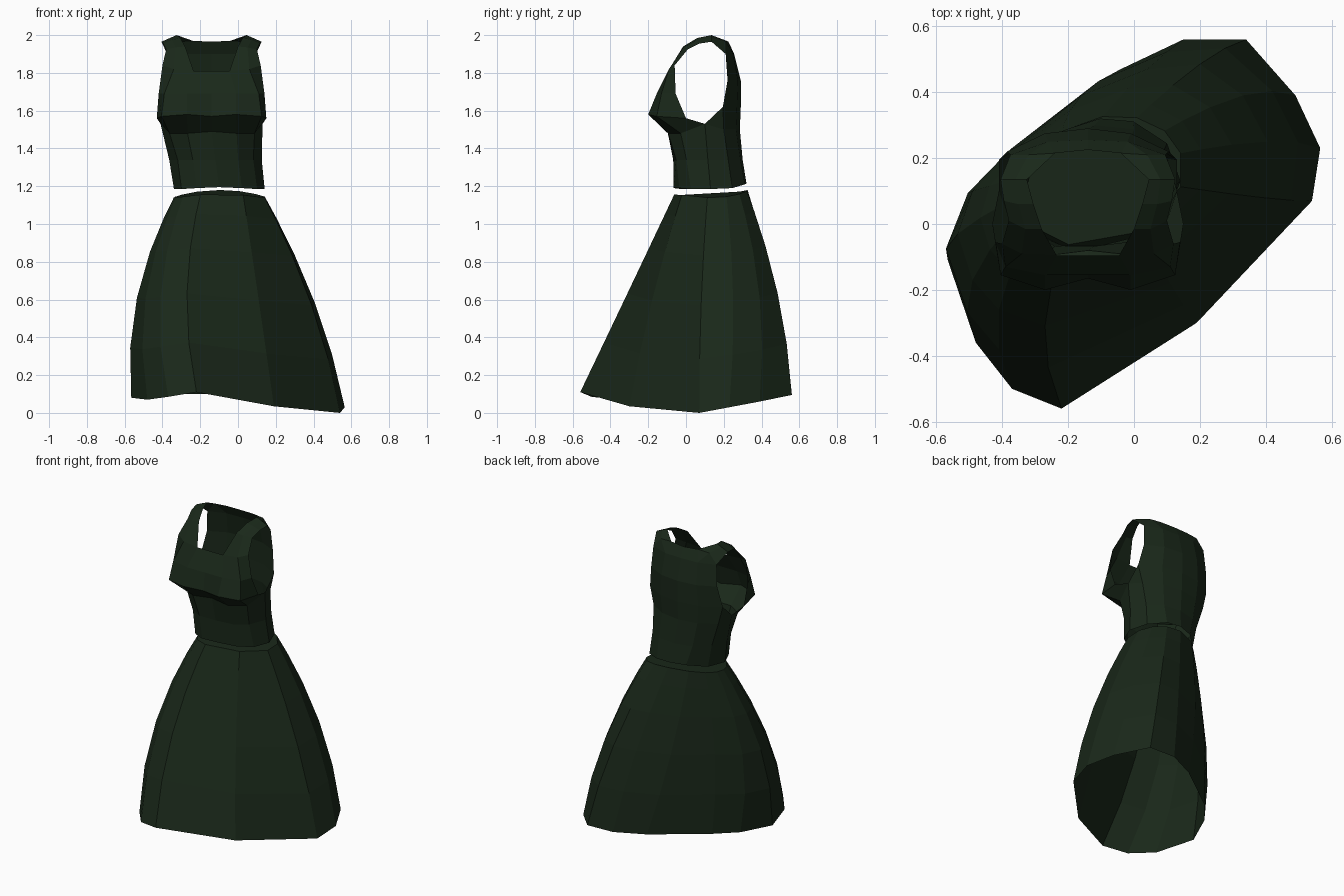
import bpy, bmesh
from math import sin, cos, radians

green = bpy.data.materials.new("dark_green_cloth")
green.diffuse_color = (0.010, 0.021, 0.010, 1)


def add_strip(bm, rows, closed=False):
    """Skin a grid of points; repeated points collapse quads to triangles."""
    n = len(rows[0])
    for lo, hi in zip(rows, rows[1:]):
        for i in range(n if closed else n - 1):
            j = (i + 1) % n
            pts = list(dict.fromkeys([lo[i], lo[j], hi[j], hi[i]]))
            if len(pts) > 2:
                bm.faces.new([bm.verts.new(p) for p in pts])


def finish(bm, name):
    bmesh.ops.remove_doubles(bm, verts=bm.verts, dist=0.0005)
    bmesh.ops.recalc_face_normals(bm, faces=bm.faces)
    mesh = bpy.data.meshes.new(name)
    bm.to_mesh(mesh)
    bm.free()
    mesh.materials.append(green)
    obj = bpy.data.objects.new(name, mesh)
    bpy.context.collection.objects.link(obj)
    return obj


# Skirt: each pleat line = waist angle, mid-height xy, hem xyz
pleats = [
    (245, (-.27, -.31), (-.22, -.56, .11)),
    (300, (.11, -.18), (.19, -.30, .035)),
    (345, (.39, .08), (.54, .07, 0)),
    (15, (.405, .25), (.565, .23, .03)),
    (40, (.33, .39), (.49, .39, .06)),
    (65, (.20, .485), (.34, .56, .095)),
    (90, (.04, .47), (.15, .56, .10)),
    (120, (-.16, .39), (-.04, .47, .10)),
    (145, (-.37, .22), (-.36, .235, .10)),
    (165, (-.49, .10), (-.475, .10, .09)),
    (182, (-.535, -.03), (-.565, -.11, .08)),
    (198, (-.49, -.17), (-.48, -.36, .07)),
    (217, (-.41, -.26), (-.37, -.50, .085)),
]


def pleat_point(pleat, t):
    deg, mid, hem = pleat
    c, s = cos(radians(deg)), sin(radians(deg))
    waist = (-.095 + .245 * c, .13 + .196 * s + .035 * c,
             1.14 + .03 * s * s + .01 * s)
    xy = [(1 - t) * (1 - 2 * t) * w + 4 * t * (1 - t) * m + t * (2 * t - 1) * h
          for w, m, h in zip(waist, mid, hem)]
    return (xy[0], xy[1], waist[2] + t * (hem[2] - waist[2]))


bm = bmesh.new()
rings = [[pleat_point(p, t) for p in pleats] for t in (0, .1, .27, .5, .75, 1)]
add_strip(bm, rings, closed=True)
bm.faces.new([bm.verts.new(p) for p in rings[0]])      # closed waist
finish(bm, "skirt")

# Bodice half: rows run from front centre round the side to back centre
waist = [
    [(0, -.065, 1.195), (.12, -.05, 1.19), (.2, 0, 1.185), (.24, .1, 1.185),
     (.2, .22, 1.19), (.1, .3, 1.21), (0, .32, 1.215)],
    [(0, -.067, 1.34), (.12, -.06, 1.34), (.2, -.01, 1.34), (.245, .1, 1.34),
     (.21, .21, 1.34), (.12, .28, 1.34), (0, .3, 1.34)],
    [(0, -.08, 1.49), (.13, -.095, 1.48), (.225, -.03, 1.48), (.27, .1, 1.53),
     (.24, .2, 1.5), (.13, .265, 1.5), (0, .285, 1.5)],
]
# Bust and front strap, from centre to armhole edge
front = [
    waist[2][:4],
    [(0, -.165, 1.57), (.13, -.2, 1.58), (.265, -.155, 1.57), (.29, 0, 1.56)],
    [(0, -.155, 1.69), (.13, -.155, 1.69), (.25, -.13, 1.69), (.28, -.055, 1.69)],
    [(0, -.095, 1.81), (.095, -.095, 1.81), (.2, -.09, 1.82), (.26, -.06, 1.84)],
]
# Back panel, from armhole edge to centre
back = [
    waist[2][3:],
    [(.27, .195, 1.62), (.27, .195, 1.62), (.14, .27, 1.62), (0, .29, 1.62)],
    [(.245, .22, 1.76), (.245, .22, 1.76), (.13, .275, 1.76), (0, .29, 1.76)],
    [(.235, .21, 1.9), (.235, .21, 1.9), (.12, .25, 1.9), (0, .255, 1.9)],
]
# Shoulder strap over the top, from inner to outer edge
strap = [
    [(.095, -.095, 1.81), (.2, -.09, 1.82), (.26, -.06, 1.84)],
    [(.14, -.015, 1.94), (.19, -.015, 1.935), (.24, .01, 1.925)],
    [(.165, .06, 1.985), (.21, .06, 1.975), (.255, .07, 1.955)],
    [(.185, .135, 2.0), (.22, .135, 1.985), (.265, .135, 1.965)],
    [(.1, .215, 1.97), (.18, .21, 1.965), (.235, .21, 1.9)],
]
# Back neckline joins the straps to the back panel
neck = [
    [(.235, .21, 1.9), (.12, .25, 1.9), (.12, .25, 1.9), (0, .255, 1.9)],
    [(.235, .21, 1.9), (.18, .21, 1.965), (.1, .215, 1.97), (0, .225, 1.965)],
]


def place(p, side):
    """Mirror about the body line, which leans and twists below the bust."""
    drop = max(0, 1.5 - p[2])
    return (-.14 + .13 * drop + side * p[0], p[1] + side * p[0] * .4 * drop, p[2])


bm = bmesh.new()
for side in (1, -1):
    for part in (waist, front, back, strap, neck):
        add_strip(bm, [[place(p, side) for p in row] for row in part])
finish(bm, "bodice")
